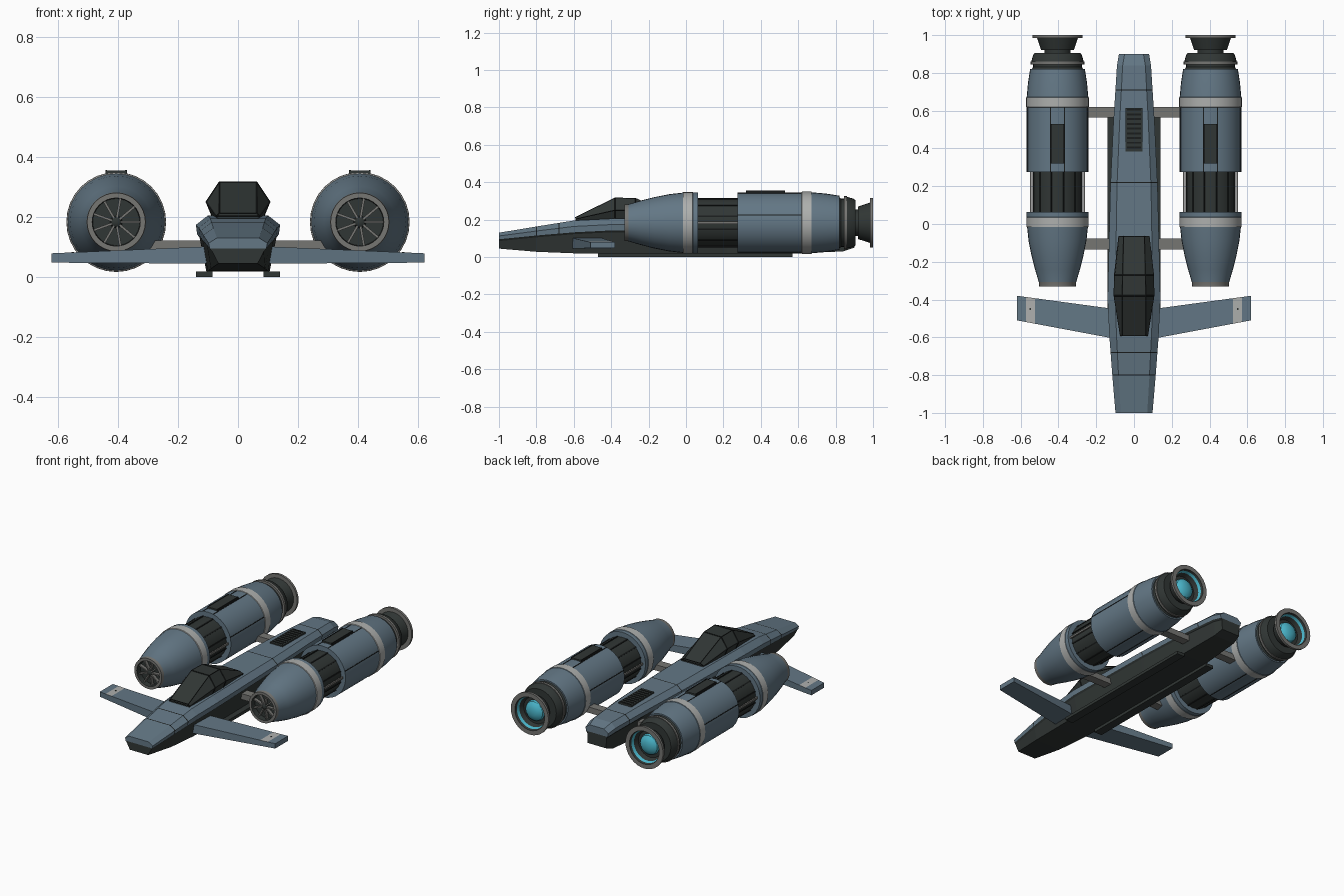
import bpy, bmesh, math

if "Cube" in bpy.data.objects:
    bpy.data.objects.remove(bpy.data.objects["Cube"])

def mat(name, c):
    m = bpy.data.materials.new(name)
    m.diffuse_color = (*c, 1)
    m.use_nodes = True
    m.node_tree.nodes["Principled BSDF"].inputs["Base Color"].default_value = m.diffuse_color
    return m

MATS = [mat("slate_blue", (.125, .185, .235)), mat("charcoal", (.03, .037, .035)),
        mat("pale_grey", (.42, .43, .42)), mat("mid_grey", (.18, .18, .17)),
        mat("cyan_glow", (.07, .47, .60)), mat("line_black", (.01, .012, .012))]
BLUE, DARK, PALE, GREY, CYAN, BLACK = range(6)

def finish(name, bm, smooth=False):
    bmesh.ops.remove_doubles(bm, verts=bm.verts, dist=1e-5)
    bmesh.ops.recalc_face_normals(bm, faces=bm.faces)
    me = bpy.data.meshes.new(name)
    bm.to_mesh(me)
    bm.free()
    for m in MATS:
        me.materials.append(m)
    ob = bpy.data.objects.new(name, me)
    bpy.context.collection.objects.link(ob)
    if smooth:
        bpy.ops.object.select_all(action='DESELECT')
        ob.select_set(True)
        bpy.context.view_layer.objects.active = ob
        bpy.ops.object.shade_smooth_by_angle(angle=math.radians(30))
    return ob

def loft(name, rings, rule):
    """Skin equal rings; rule(segment, edge) gives the colour. Caps are split in symmetric strips."""
    bm = bmesh.new()
    vs = [[bm.verts.new(p) for p in r] for r in rings]
    n = len(rings[0])
    for i in range(len(vs) - 1):
        for j in range(n):
            k = (j + 1) % n
            f = bm.faces.new((vs[i][j], vs[i][k], vs[i + 1][k], vs[i + 1][j]))
            f.material_index = rule(i, j)
    for i, r in ((0, vs[0]), (len(vs) - 2, vs[-1])):
        for j in range(n // 2 - 1):
            f = bm.faces.new((r[j], r[j + 1], r[n - 2 - j], r[n - 1 - j]))
            f.material_index = rule(i, j)
    return finish(name, bm)

def lathe(name, cx, prof, seg=32):
    """Spin (y, radius, colour of the following span) about the engine axis."""
    bm = bmesh.new()
    rings = [[bm.verts.new((cx + r * math.cos(2 * math.pi * k / seg), y,
                            CZ + r * math.sin(2 * math.pi * k / seg))) for k in range(seg)]
             for y, r, _ in prof]
    for i in range(len(prof) - 1):
        for k in range(seg):
            q = (k + 1) % seg
            f = bm.faces.new((rings[i][k], rings[i][q], rings[i + 1][q], rings[i + 1][k]))
            f.material_index = prof[i][2]
    return finish(name, bm, True)

def boxes(name, items, color):
    """Join boxes given as (x0, x1, y0, y1, z0, z1)."""
    bm = bmesh.new()
    for x0, x1, y0, y1, z0, z1 in items:
        v = bmesh.ops.create_cube(bm, size=1)['verts']
        for p in v:
            p.co = ((x0, x1)[p.co.x > 0], (y0, y1)[p.co.y > 0], (z0, z1)[p.co.z > 0])
    for f in bm.faces:
        f.material_index = color
    return finish(name, bm)

def radial(name, cx, angles, r0, r1, w, y0, y1, color):
    """Bars arranged around the engine axis."""
    bm = bmesh.new()
    for a in angles:
        a = math.radians(a)
        v = bmesh.ops.create_cube(bm, size=1)['verts']
        for p in v:
            r, t, y = (r0, r1)[p.co.x > 0], p.co.z * w, (y0, y1)[p.co.y > 0]
            p.co = (cx + r * math.cos(a) - t * math.sin(a), y, CZ + r * math.sin(a) + t * math.cos(a))
    for f in bm.faces:
        f.material_index = color
    return finish(name, bm)

CX, CZ = .405, .183

# Fuselage: y, waist half width, top half width, top z, waist z, bottom z, bottom half width
ST = [(-1, .098, .07, .13, .095, .045, .065), (-.8, .115, .082, .163, .115, .028, .09),
      (-.6, .13, .092, .195, .132, .02, .1), (-.4, .14, .1, .205, .142, .018, .105),
      (.2, .125, .09, .203, .145, .018, .1), (.56, .108, .075, .2, .145, .018, .09),
      (.84, .09, .06, .19, .135, .03, .075), (.9, .08, .05, .17, .125, .05, .065)]
LINES = (-.8, -.68, .22, .71)

def section(y):
    for a, b in zip(ST, ST[1:]):
        if y <= b[0]:
            t = (y - a[0]) / (b[0] - a[0])
            return [p + (q - p) * t for p, q in zip(a, b)]

def hull_ring(y):
    y, w, t, zt, zw, zb, b = section(y)
    half = [(t, zt), (w, zw + .5 * (zt - zw)), (w - .004, zw), (w - .012, zw - .01), (b, zb)]
    return [(x, y, z) for x, z in half] + [(-x, y, z) for x, z in reversed(half)]

ys = sorted({s[0] for s in ST if s[0] not in LINES} | {l + d for l in LINES for d in (-.003, .003)})

def hull_color(i, j):
    if j not in (0, 1, 7, 8, 9):
        return DARK
    return BLACK if ys[i + 1] - ys[i] < .007 else BLUE

loft("fuselage", [hull_ring(y) for y in ys], hull_color)

# Canopy: y, top half, top z, middle half, middle z, base half
CAN = [(-.59, .062, .212, .072, .203, .065), (-.38, .062, .315, .105, .25, .08),
       (-.27, .06, .313, .103, .25, .08), (-.065, .055, .222, .08, .212, .07)]
can_rings = []
for y, t, zt, m, zm, b in CAN:
    half = [(t, zt), (m, zm), (b, .19)]
    can_rings.append([(x, y, z) for x, z in half] + [(-x, y, z) for x, z in reversed(half)])
loft("canopy", can_rings, lambda i, j: DARK)
frame = loft("canopy_frame", can_rings, lambda i, j: BLACK)
wire = frame.modifiers.new("frame", 'WIREFRAME')
wire.thickness = .006

# Dorsal grille, skids
boxes("dorsal_vent", [(-.045, .045, .385, .615, .19, .209)], DARK)
boxes("vent_slats", [(-.036, .036, .4 + i * .025, .41 + i * .025, .2, .212) for i in range(9)], BLACK)
boxes("skids", [(.085, .14, -.47, .57, 0, .019), (-.14, -.085, -.47, .57, 0, .019)], DARK)

for s, side in ((-1, "left"), (1, "right")):
    cx = s * CX

    # Forward winglet with painted tip band
    rings = []
    for x in (.1, .525, .573, .62):
        t = (x - .14) / .48
        y0, y1, z0, z1 = -.6 + .09 * t, -.445 + .065 * t, .045 + .003 * t, .1 - .021 * t
        rings.append([(s * x, y0, z0), (s * x, y1, z0), (s * x, y1, z1), (s * x, y0, z1)])
    loft(side + "_winglet", rings, lambda i, j: PALE if i == 1 and j == 2 else BLUE)
    boxes(side + "_winglet_bolt", [(s * .549 - .004, s * .549 + .004, -.454, -.446, .075, .084)], DARK)

    # Struts to the engine
    a, b = sorted((s * .09, s * .33))
    boxes(side + "_struts", [(a, b, -.135, -.078, .085, .122), (a, b, .565, .62, .085, .122)], GREY)

    # Front cowl with intake
    lathe(side + "_cowl", cx, [
        (-.295, 0, DARK), (-.295, .078, DARK), (-.33, .08, GREY), (-.33, .097, GREY),
        (-.308, .099, BLUE), (-.24, .119, BLUE), (-.17, .137, BLUE), (-.09, .153, BLUE),
        (-.017, .161, PALE), (-.015, .165, PALE), (.035, .165, BLUE), (.037, .163, BLUE),
        (.063, .163, BLUE), (.063, 0, BLUE)])
    radial(side + "_fan_blades", cx, range(0, 360, 40), .015, .08, .008, -.315, -.29, GREY)
    lathe(side + "_fan_hub", cx, [(-.325, 0, DARK), (-.315, .016, DARK), (-.29, .022, DARK), (-.29, 0, DARK)], 16)

    # Exposed core
    lathe(side + "_core", cx, [(.05, 0, DARK), (.05, .131, DARK), (.28, .131, DARK), (.28, 0, DARK)])
    radial(side + "_core_ribs", cx, range(15, 375, 30), .125, .135, .008, .06, .278, BLACK)
    radial(side + "_core_rods", cx, (0, 180), .137, .146, .012, .06, .278, GREY)

    # Rear nacelle with band, panel seams and hatch
    lathe(side + "_nacelle", cx, [
        (.275, 0, BLUE), (.275, .163, BLUE), (.618, .163, PALE), (.62, .166, PALE),
        (.67, .166, BLUE), (.672, .163, BLUE), (.75, .156, BLUE), (.82, .145, BLUE), (.82, 0, BLUE)])
    radial(side + "_nacelle_seams", cx, (15, 77, 103, 165, 255, 285), .155, .1645, .005, .276, .617, BLACK)
    boxes(side + "_hatch", [(cx - .035, cx + .035, .32, .53, .335, .354)], DARK)
    boxes(side + "_hatch_rim", [(cx - x - .003, cx - x + .003, .32, .53, .336, .356) for x in (-.033, .033)], BLACK)

    # Aft collar and neck
    lathe(side + "_aft_collar", cx, [
        (.815, 0, DARK), (.815, .14, DARK), (.83, .129, DARK), (.845, .129, GREY), (.845, .143, GREY),
        (.86, .143, GREY), (.86, .139, DARK), (.895, .129, DARK), (.905, .122, DARK),
        (.905, .07, DARK), (.93, .07, DARK), (.93, 0, DARK)])

    # Exhaust nozzle with flange and glow
    lathe(side + "_nozzle", cx, [
        (.92, 0, DARK), (.92, .087, DARK), (.985, .108, GREY), (.985, .133, GREY), (1, .133, GREY),
        (1, .105, DARK), (.985, .101, CYAN), (.968, .095, DARK), (.94, .084, DARK), (.94, 0, DARK)])
    lathe(side + "_exhaust_glow", cx, [
        (.935, .066, CYAN), (.955, .06, CYAN), (.967, .045, CYAN), (.974, .024, CYAN), (.976, 0, CYAN)])
